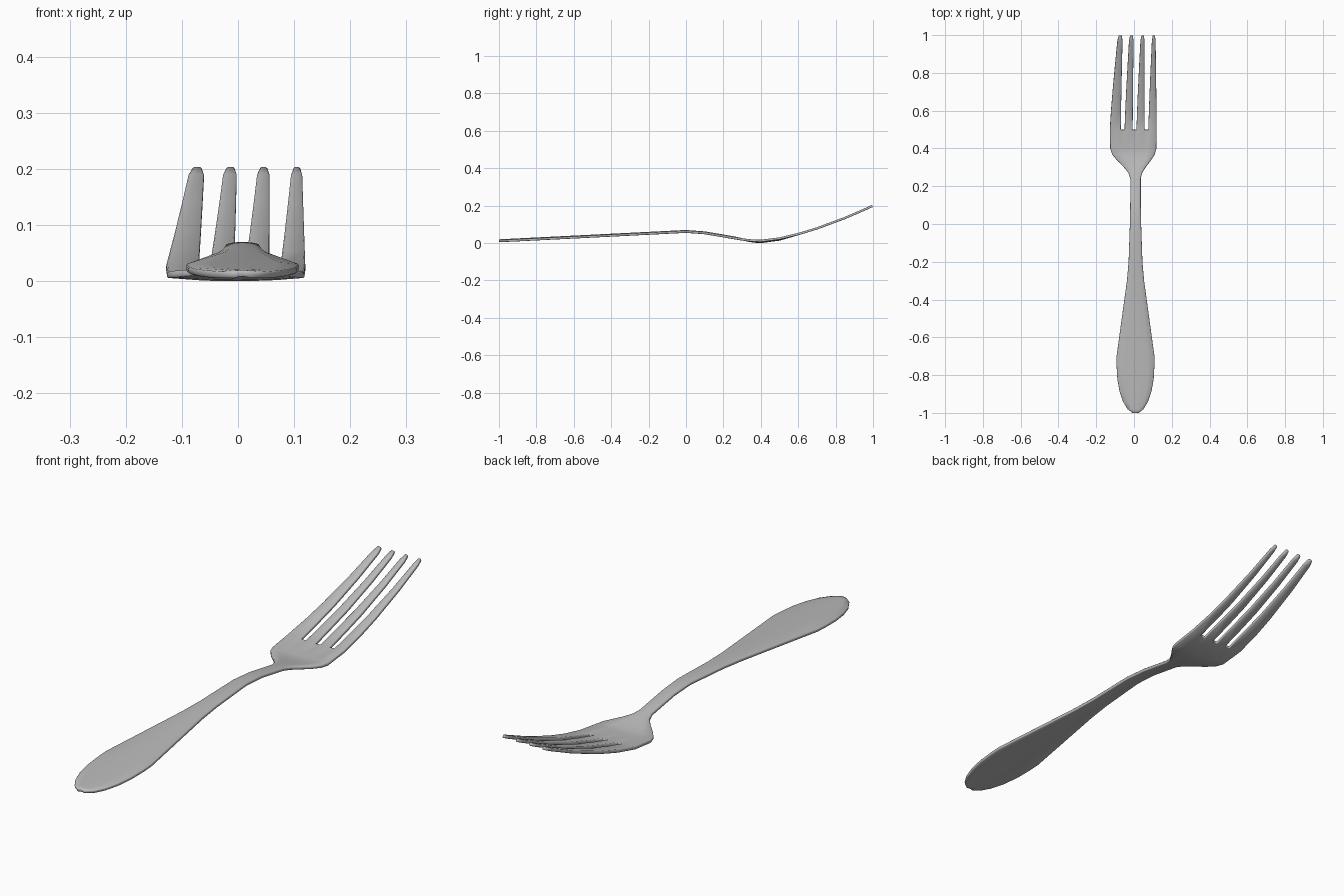
import bpy
import bmesh
from math import sin, cos, pi

old = bpy.data.objects.get("Cube")
if old:
    bpy.data.objects.remove(old, do_unlink=True)

steel = bpy.data.materials.new("brushed steel")
steel.use_nodes = True
steel.diffuse_color = (0.5, 0.5, 0.5, 1)
steel_shader = steel.node_tree.nodes["Principled BSDF"]
steel_shader.inputs["Base Color"].default_value = steel.diffuse_color

NECK_END = 0.24
HEAD_START = 0.4
SLOT_END = 0.5
VALLEY = 0.012


def mix(a, b, t):
    return a + (b - a) * t


def ease(t):
    t = min(max(t, 0), 1)
    return t * t * (3 - 2 * t)


def shoulder(y):
    """Zero along the handle, rising to one where the head is full width."""
    return ease((y - NECK_END) / (HEAD_START - NECK_END))


def height(y):
    """Side profile: straight handle, dip behind the head, rising tines."""
    if y < 0:
        return mix(0.06, 0.01, -y)
    if y < HEAD_START:
        return mix(0.06, VALLEY, ease(y / HEAD_START))
    rise = (y - HEAD_START) / (1 - HEAD_START)
    return mix(VALLEY, 0.2, rise ** 1.5)


def bridge(low, high, columns):
    for i in columns:
        bm.faces.new((low[i], low[i + 1], high[i + 1], high[i]))


# Root edges of the four tines, separated by three evenly spaced slots
root = [-0.128]
for i in range(3):
    slot = mix(-0.06, 0.066, i / 2)
    root += [slot - 0.01, slot + 0.01]
root.append(0.12)

# Tip edges: evenly spaced tines, each a little slimmer than the last
tip = []
for i in range(4):
    right = mix(-0.06, 0.114, i / 3)
    tip += [right - mix(0.025, 0.018, i / 3), right]

# Half widths along the body: rounded end, tapering handle, flared shoulder
stations = []
for k in range(6):
    angle = (k + 0.5) * pi / 11
    stations.append((-0.75 - 0.2525 * cos(angle), 0.1 * sin(angle)))
stations += [(-0.7, 0.1), (-0.3, 0.045), (-0.2, 0.036), (0, 0.029), (0.1, 0.027)]
for k in range(6):
    y = mix(NECK_END, HEAD_START, k / 5)
    stations.append((y, mix(0.027, 0.122, shoulder(y))))
stations.append((SLOT_END, 0.124))

# Handle, neck and head: one sheet, ridged on the handle and dished in the head
bm = bmesh.new()
previous = None
for y, half_width in stations:
    centre = mix(0.008, -0.004, shoulder(y))
    crown = mix(0.004, -0.006, shoulder(y))
    row = []
    for x in root:
        side = mix(-1, 1, (x - root[0]) / (root[-1] - root[0]))
        z = height(y) + crown * (1 - side * side)
        row.append(bm.verts.new((centre + half_width * side, y, z)))
    if previous:
        bridge(previous, row, range(len(root) - 1))
    previous = row

# Tines continue from alternate strips of the head and narrow at the tips
for y in (0.6, 0.7, 0.85, 0.97, 0.997):
    t = (y - SLOT_END) / (1 - SLOT_END)
    edges = [mix(a, b, t ** 1.2) for a, b in zip(root, tip)]
    pinch = 0.2 if y > 0.98 else 0
    row = []
    for i, x in enumerate(edges):
        partner = edges[i ^ 1]
        row.append(bm.verts.new((mix(x, partner, pinch), y, height(y))))
    bridge(previous, row, range(0, len(root), 2))
    previous = row

mesh = bpy.data.meshes.new("fork")
bm.to_mesh(mesh)
bm.free()
mesh.materials.append(steel)
fork = bpy.data.objects.new("fork", mesh)
bpy.context.collection.objects.link(fork)

# Metal thickness with slightly softened edges
solid = fork.modifiers.new("thickness", "SOLIDIFY")
solid.thickness = 0.012
solid.offset = 0
bevel = fork.modifiers.new("soft edges", "BEVEL")
bevel.width = 0.002
bevel.segments = 1
bevel.limit_method = "ANGLE"
bevel.angle_limit = 0.9

bpy.context.view_layer.objects.active = fork
fork.select_set(True)
bpy.ops.object.shade_smooth_by_angle(angle=0.6)
